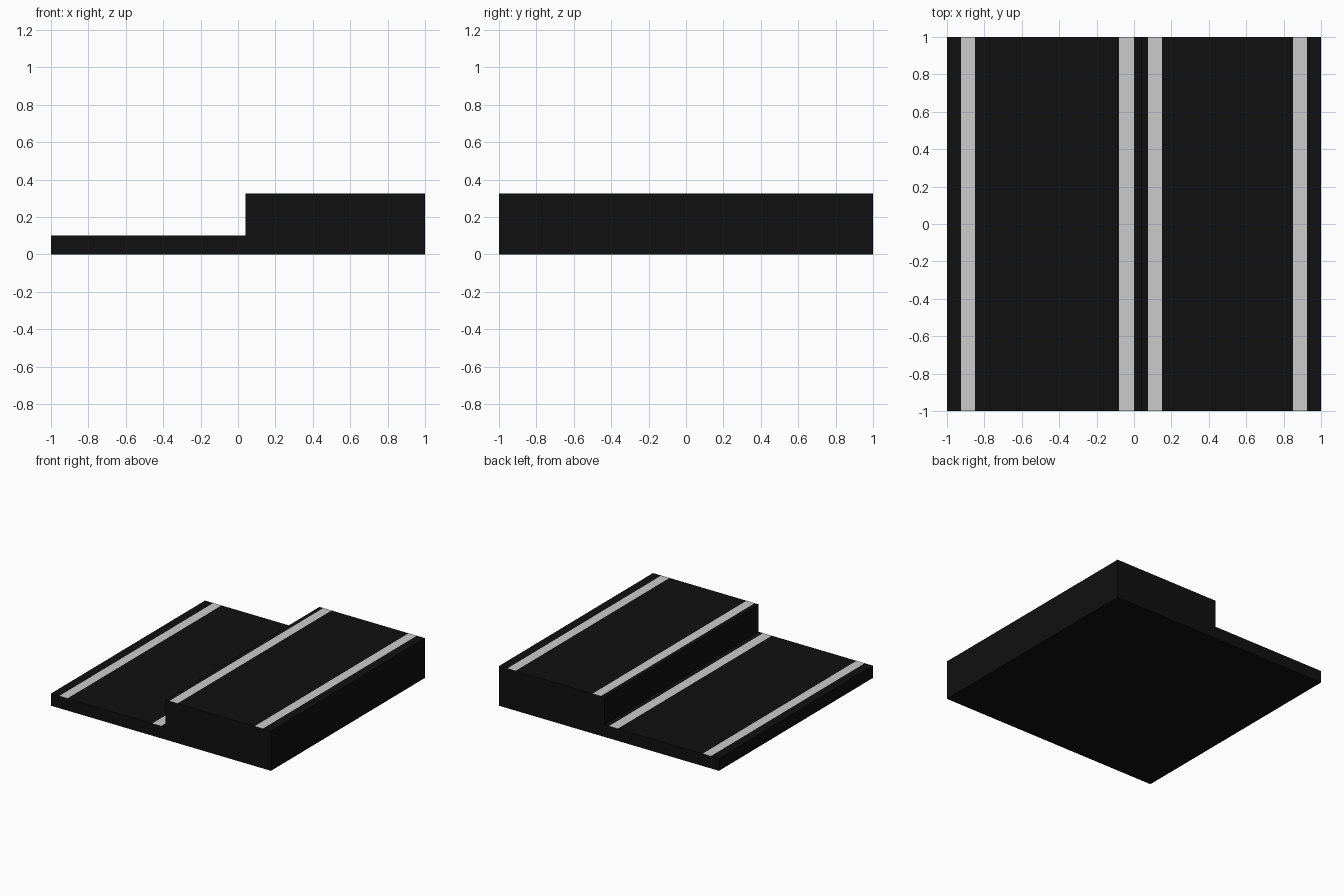
import bpy
import bmesh

if "Cube" in bpy.data.objects:
    bpy.data.objects.remove(bpy.data.objects["Cube"])


def material(name, shade):
    mat = bpy.data.materials.new(name)
    mat.diffuse_color = (shade, shade, shade, 1)
    mat.use_nodes = True
    mat.node_tree.nodes["Principled BSDF"].inputs["Base Color"].default_value = mat.diffuse_color
    return mat


# Step cross-section (x, z), with points where the painted lines start and end
LOW, HIGH, RISER = 0.10, 0.326, 0.04
lines = [(-0.925, -0.85), (-0.08, 0.0), (0.075, 0.15), (0.85, 0.925)]
profile = [(-1, 0), (-1, LOW)]
profile += [(x, LOW) for line in lines[:2] for x in line]
profile += [(RISER, LOW), (RISER, HIGH)]
profile += [(x, HIGH) for line in lines[2:] for x in line]
profile += [(1, HIGH), (1, 0)]

# Extrude the section from front to back
bm = bmesh.new()
front = bm.faces.new([bm.verts.new((x, -1, z)) for x, z in profile])
extruded = bmesh.ops.extrude_face_region(bm, geom=[front], use_keep_orig=True)
new_verts = [g for g in extruded["geom"] if isinstance(g, bmesh.types.BMVert)]
bmesh.ops.translate(bm, verts=new_verts, vec=(0, 2, 0))
bmesh.ops.recalc_face_normals(bm, faces=bm.faces)

# Painted lines are the upward faces lying between line edges
for face in bm.faces:
    x = face.calc_center_median().x
    if face.normal.z > 0.9 and any(a < x < b for a, b in lines):
        face.material_index = 1

mesh = bpy.data.meshes.new("stepped_road")
bm.to_mesh(mesh)
bm.free()
mesh.materials.append(material("asphalt", 0.005))
mesh.materials.append(material("road_line", 0.8))
bpy.context.collection.objects.link(bpy.data.objects.new("stepped_road", mesh))
